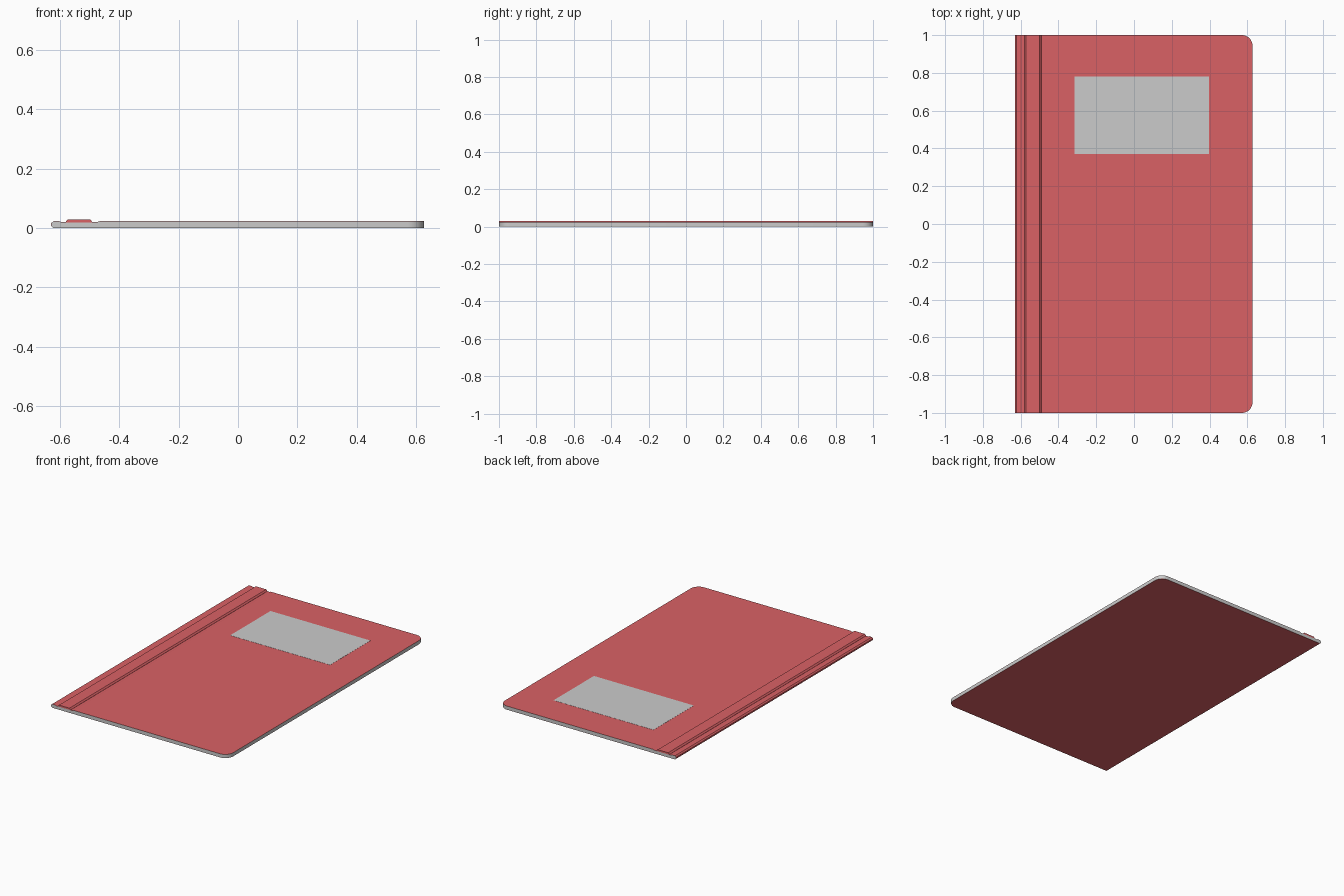
import bpy, bmesh, math

if "Cube" in bpy.data.objects:
    bpy.data.objects.remove(bpy.data.objects["Cube"])

RIGHT, HALF, RAD, TOP, SHEET = 0.627, 1.0, 0.055, 0.0235, 0.001

red = bpy.data.materials.new("red_cover")
red.diffuse_color = (0.7, 0.12, 0.13, 1)
red.use_nodes = True
red.node_tree.nodes["Principled BSDF"].inputs["Base Color"].default_value = red.diffuse_color


def make_object(name, bm, mat=None):
    mesh = bpy.data.meshes.new(name)
    bm.to_mesh(mesh)
    bm.free()
    ob = bpy.data.objects.new(name, mesh)
    bpy.context.collection.objects.link(ob)
    if mat:
        mesh.materials.append(mat)
    return ob


def loft(name, stations, mat=None):
    """Solid from rectangular sections (x, half width in y, bottom, top)."""
    bm = bmesh.new()
    rings = [[bm.verts.new(p) for p in
              ((x, -w, z0), (x, w, z0), (x, w, z1), (x, -w, z1))]
             for x, w, z0, z1 in stations]
    for a, b in zip(rings, rings[1:]):
        for i in range(4):
            j = (i + 1) % 4
            bm.faces.new((a[i], a[j], b[j], b[i]))
    bm.faces.new(rings[0])
    bm.faces.new(rings[-1])
    bmesh.ops.recalc_face_normals(bm, faces=bm.faces)
    return make_object(name, bm, mat)


# rounded corners on the opening side: (x, half width)
steps = 8
corner = [(RIGHT - RAD + RAD * math.sin(t), HALF - RAD + RAD * math.cos(t))
          for t in (i * math.pi / 2 / steps for i in range(steps + 1))]

# hinge channel and spine shape: (x, bottom, top)
hinge = [(-0.630, 0.007, 0.0165), (-0.622, 0, TOP), (-0.603, 0, TOP),
         (-0.595, 0, 0.020), (-0.475, 0, 0.020), (-0.467, 0, TOP)]

# page block
h = SHEET / 2
stations = [(x + (h if i == 0 else 0), HALF, z0 + h, z1 - h)
            for i, (x, z0, z1) in enumerate(hinge)]
stations += [(x, w, h, TOP - h) for x, w in corner]
pages = loft("pages", stations)

# cover: one sheet from the back board round the spine to the front board
path = [(x, w, 0) for x, w in reversed(corner)]
path += [(-0.622, HALF, 0), (-0.630, HALF, 0.007)]
path += [(x, HALF, z1) for x, z0, z1 in hinge]
path += [(x, w, TOP) for x, w in corner]
bm = bmesh.new()
pairs = [(bm.verts.new((x, -w, z)), bm.verts.new((x, w, z))) for x, w, z in path]
for (a, b), (c, d) in zip(pairs, pairs[1:]):
    bm.faces.new((a, c, d, b))
cover = make_object("cover", bm, red)
solid = cover.modifiers.new("thickness", "SOLIDIFY")
solid.thickness = SHEET
solid.offset = -1

# raised binding strip in the hinge channel
loft("binding_strip", [(-0.581, HALF, 0.0195, 0.021), (-0.573, HALF, 0.0195, 0.030),
                       (-0.499, HALF, 0.0195, 0.030), (-0.491, HALF, 0.0195, 0.021)], red)

# blank title label
label = loft("label", [(x, 0.205, TOP - 0.0005, TOP + 0.0008) for x in (-0.315, 0.396)])
label.location.y = 0.575

# smooth the rounded page corners
bpy.ops.object.select_all(action="DESELECT")
pages.select_set(True)
bpy.context.view_layer.objects.active = pages
bpy.ops.object.shade_smooth_by_angle(angle=math.radians(25))
